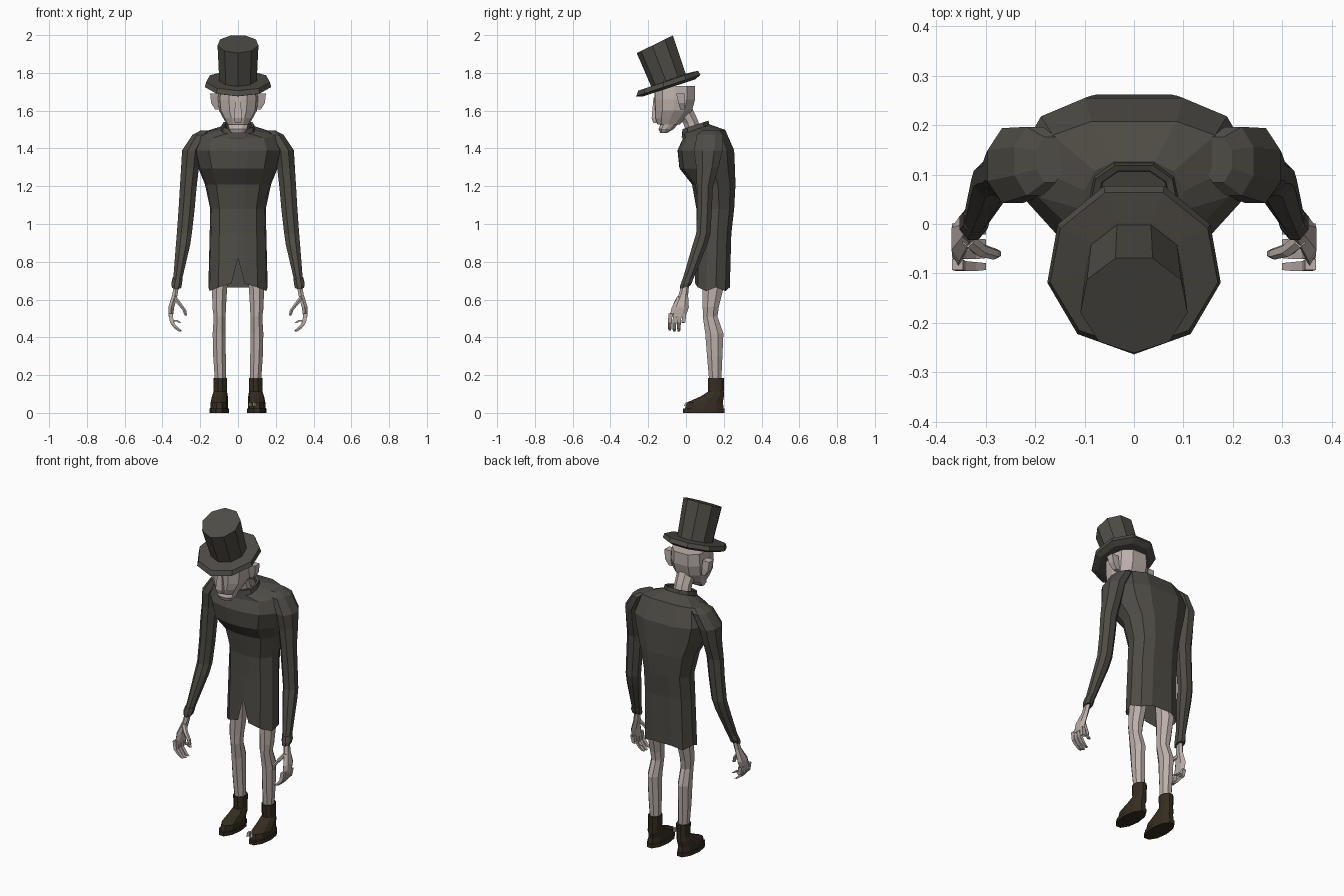
import bpy, bmesh, math


def material(name, rgb):
    m = bpy.data.materials.new(name)
    m.diffuse_color = (*rgb, 1)
    return m


CLOTH = material("dark grey cloth", (0.078, 0.072, 0.060))
SKIN = material("pale skin", (0.50, 0.43, 0.405))
LEATHER = material("brown leather", (0.036, 0.026, 0.015))


def ngon(n, turn=0.0):
    """Unit cross-section, first point at the front."""
    return [(math.sin(2 * math.pi * (i + turn) / n), -math.cos(2 * math.pi * (i + turn) / n))
            for i in range(n)]


def mirrored(half):
    """Close a half outline that starts and ends on x = 0."""
    return half + [(-u, v) for u, v in half[-2:0:-1]]


def loft(name, rings, section, mat, side=1, caps=(True, True), edit=None):
    """Skin rings of (x, y, z, rx, ry, optional tilt in degrees)."""
    bm = bmesh.new()
    loops = []
    for x, y, z, rx, ry, *tilt in rings:
        t = math.radians(tilt[0]) if tilt else 0
        loops.append([bm.verts.new((side * (x + rx * u), y + ry * v * math.cos(t),
                                    z + ry * v * math.sin(t))) for u, v in section])
    n = len(section)
    for a, b in zip(loops, loops[1:]):
        for i in range(n):
            j = (i + 1) % n
            bm.faces.new((a[i], a[j], b[j], b[i]))
    for cap, ring in zip(caps, (loops[0], loops[-1])):
        if cap:
            bm.faces.new(ring)
    if edit:
        edit(loops)
    bmesh.ops.recalc_face_normals(bm, faces=bm.faces)
    mesh = bpy.data.meshes.new(name)
    bm.to_mesh(mesh)
    bm.free()
    mesh.materials.append(mat)
    ob = bpy.data.objects.new(name, mesh)
    bpy.context.collection.objects.link(ob)
    return ob


OCT, SIX, NINE = ngon(8, 0.5), ngon(6), ngon(9)
BOX = [(-1, -1), (1, -1), (1, 1), (-1, 1)]
BODY = mirrored([(0, -1), (.22, -.99), (.66, -.85), (.95, -.35), (1, .2),
                 (.8, .75), (.42, 1), (0, 1)])
FACE = mirrored([(0, -1), (.45, -.97), (.9, -.6), (1, 0), (.9, .6), (.45, 1), (0, 1)])


# Coat with a front slit and an uneven open hem
def hem(loops):
    ring = loops[0]
    ring[0].co.z = 0.82
    for i in (1, -1):
        ring[i].co.z = 0.685
    for i in (3, 5, 9, 11):
        ring[i].co.z = 0.645


loft("coat", [
    (0, .14, .665, .157, .092), (0, .148, .95, .15, .092), (0, .155, 1.08, .147, .10),
    (0, .147, 1.21, .175, .115), (0, .112, 1.295, .21, .147), (0, .105, 1.39, .235, .15),
    (0, .095, 1.475, .205, .115, 12), (0, .052, 1.50, .10, .078, 20)],
    BODY, CLOTH, caps=(False, True), edit=hem)
loft("collar", [(0, .052, 1.485, .092, .08, 20), (0, .05, 1.525, .086, .072, 18),
                (0, .05, 1.522, .072, .06, 18), (0, .052, 1.50, .07, .058, 20)],
     FACE, CLOTH, caps=(False, False))

# Head and neck
loft("neck", [(0, .05, 1.46, .055, .043, 15), (0, .025, 1.54, .05, .042, 15),
              (0, -.02, 1.62, .055, .05, 15)], OCT, SKIN)
loft("head", [(0, -.092, 1.528, .06, .06), (0, -.083, 1.56, .078, .08),
              (0, -.066, 1.60, .10, .098), (0, -.06, 1.66, .106, .108),
              (0, -.06, 1.73, .10, .108)], FACE, SKIN)
loft("jaw", [(0, -.118, 1.482, .036, .018), (0, -.105, 1.503, .052, .04),
             (0, -.075, 1.55, .062, .052)], FACE, SKIN)
loft("nose", [(0, -.148, 1.535, .016, .025), (0, -.152, 1.56, .022, .03),
              (0, -.15, 1.67, .012, .022)], BOX, SKIN)

# Top hat: drooping brim and flared crown, tipped forward
loft("hat_brim", [(0, -.085, 1.722, .145, .15, 18), (0, -.088, 1.735, .178, .185, 18.5),
                  (0, -.09, 1.76, .172, .172, 18.5), (0, -.085, 1.765, .10, .10, 20)],
     NINE, CLOTH)
loft("hat_crown", [(0, -.085, 1.75, .10, .10, 24), (0, -.162, 1.953, .11, .11, 26)],
     NINE, CLOTH)

for side, tag in ((-1, "left"), (1, "right")):
    # Ear
    loft(tag + "_ear", [(.108, -.018, 1.605, .012, .012), (.122, -.022, 1.64, .02, .018),
                        (.126, -.03, 1.692, .022, .022)], BOX, SKIN, side)

    # Sleeve and cuff
    loft(tag + "_sleeve", [
        (.17, .13, 1.495, .03, .05), (.2, .127, 1.472, .045, .075),
        (.246, .118, 1.39, .054, .082), (.254, .113, 1.30, .051, .064),
        (.263, .10, 1.20, .048, .046), (.272, .098, 1.08, .046, .042),
        (.284, .092, .95, .043, .041), (.291, .074, .89, .041, .042),
        (.322, .004, .69, .024, .029)], OCT, CLOTH, side)
    loft(tag + "_cuff", [(.325, -.004, .665, .026, .032, 18), (.325, .002, .685, .03, .037, 18),
                         (.319, .01, .715, .028, .034, 18)], OCT, CLOTH, side)

    # Hand: palm, four curled fingers and thumb
    loft(tag + "_palm", [(.325, -.003, .68, .016, .02), (.334, -.014, .625, .016, .025),
                         (.353, -.03, .56, .018, .045), (.356, -.045, .51, .013, .043)],
         SIX, SKIN, side)
    for k, tip in enumerate((.437, .43, .432, .475)):
        y = -.082 + .024 * k
        loft(f"{tag}_finger_{k + 1}", [(.357, y, .525, .011, .011), (.35, y - .003, .478, .01, .01),
                                       (.328, y - .004, tip + .017, .009, .009),
                                       (.306, y - .004, tip, .007, .007)], BOX, SKIN, side)
    loft(tag + "_thumb", [(.336, -.03, .615, .012, .018), (.312, -.052, .58, .014, .014),
                          (.284, -.06, .545, .011, .012), (.276, -.06, .515, .008, .009)],
         SIX, SKIN, side)

    # Leg
    loft(tag + "_leg", [
        (.093, .155, .16, .031, .034), (.098, .152, .30, .036, .044),
        (.10, .15, .42, .037, .052), (.097, .128, .51, .034, .042),
        (.10, .131, .56, .039, .046), (.097, .143, .66, .043, .06),
        (.09, .14, .82, .045, .06)], OCT, SKIN, side)

    # Ankle boot
    loft(tag + "_boot", [
        (.10, .094, 0, .052, .115), (.10, .094, .022, .052, .115), (.10, .097, .024, .047, .108),
        (.099, .10, .055, .046, .10), (.096, .14, .088, .042, .064), (.094, .158, .112, .036, .044),
        (.094, .158, .185, .037, .045)], ngon(10, 0.5), LEATHER, side)

# Toes showing through the worn boot
for k in range(2):
    loft(f"bare_toe_{k + 1}", [(.065 + .022 * k, .008, .036, .01, .02),
                               (.065 + .022 * k, .014, .056, .008, .016)], SIX, SKIN)
